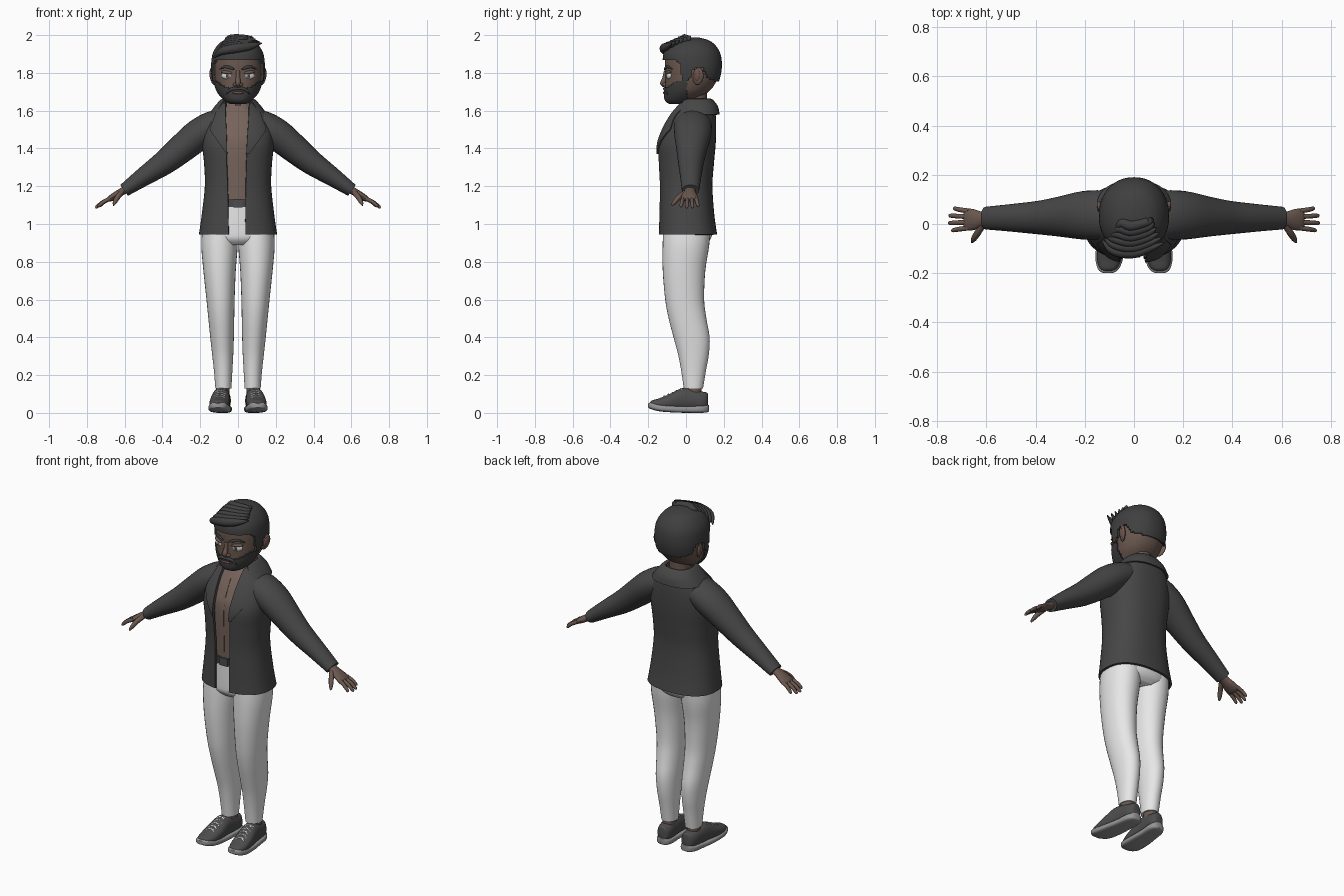
import bpy, bmesh, math
from mathutils import Vector, Matrix, Euler

if "Cube" in bpy.data.objects:
    bpy.data.objects.remove(bpy.data.objects["Cube"])


def material(name, *rgb):
    m = bpy.data.materials.new(name)
    m.diffuse_color = (*rgb, 1)
    m.use_nodes = True
    m.node_tree.nodes["Principled BSDF"].inputs["Base Color"].default_value = m.diffuse_color
    return m


CHARCOAL = material("charcoal cloth", .062, .062, .062)
HAIR = material("dark hair", .05, .05, .05)
SKIN = material("brown skin", .145, .097, .078)
SHIRT = material("brown shirt", .18, .125, .103)
WHITE = material("white trousers", .8, .8, .8)
SHOE = material("shoe grey", .075, .075, .075)
SOLE = material("sole grey", .3, .3, .3)
EYE = material("eye white", .7, .7, .7)
IRIS = material("iris grey", .2, .2, .2)
LIP = material("lip brown", .16, .085, .075)


def finish(name, bm, mat, angle=42):
    bmesh.ops.recalc_face_normals(bm, faces=bm.faces)
    me = bpy.data.meshes.new(name)
    bm.to_mesh(me)
    bm.free()
    me.materials.append(mat)
    me.shade_smooth()
    me.set_sharp_from_angle(angle=math.radians(angle))
    ob = bpy.data.objects.new(name, me)
    bpy.context.collection.objects.link(ob)
    return ob


def resample(rows, k):
    """Smooth interpolation between table rows."""
    out = []
    for i in range(len(rows) - 1):
        a, b, c, d = (rows[max(0, min(len(rows) - 1, i + j))] for j in (-1, 0, 1, 2))
        for s in range(k):
            t = s / k
            out.append([q + .5 * t * (r - p + t * (2 * p - 5 * q + 4 * r - w + t * (3 * (q - r) + w - p)))
                        for p, q, r, w in zip(a, b, c, d)])
    return out + [list(rows[-1])]


def at(rows, z):
    for a, b in zip(rows, rows[1:]):
        if z <= b[0]:
            t = max(0, (z - a[0]) / (b[0] - a[0]))
            return [u + (v - u) * t for u, v in zip(a, b)]
    return rows[-1]


def loft(rings, closed=True):
    bm = bmesh.new()
    vs = [[bm.verts.new(p) for p in r] for r in rings]
    n = len(rings[0])
    for a, b in zip(vs, vs[1:]):
        for j in range(n if closed else n - 1):
            k = (j + 1) % n
            bm.faces.new((a[j], a[k], b[k], b[j]))
    if closed:
        bm.faces.new(vs[0][::-1])
        bm.faces.new(vs[-1])
    return bm


def shell(bm, t):
    """Give an open surface a thickness t along its normals."""
    bm.normal_update()
    faces = list(bm.faces)
    rim = [e for e in bm.edges if e.is_boundary]
    twin = {v: bm.verts.new(v.co + v.normal * t) for v in list(bm.verts)}
    for f in faces:
        bm.faces.new([twin[v] for v in reversed(f.verts)])
    for e in rim:
        a, b = e.verts
        bm.faces.new((a, b, twin[b], twin[a]))
    return bm


def power(v, p):
    return math.copysign(abs(v) ** (2 / p), v)


def section(z, rx, yf, yb, t0=0, t1=math.tau, n=48, p=2.3, cx=0):
    closed = t1 - t0 > 6.28
    ts = [t0 + (t1 - t0) * i / (n if closed else n - 1) for i in range(n)]
    return [Vector((cx + rx * power(math.sin(t), p), (yf + yb) / 2 - (yb - yf) / 2 * power(math.cos(t), p), z)) for t in ts]


def front_y(rows, x, z, p):
    r = at(rows, z)
    k = max(0, 1 - (abs(x) / r[1]) ** p) ** (1 / p)
    return (r[2] + r[3]) / 2 - (r[3] - r[2]) / 2 * k


def open_section(r, p=2.4):
    """Section with a gap at the front: r = z, rx, yf, yb, gap left, gap right."""
    a = [math.asin(min(1, g / r[1]) ** (p / 2)) for g in (r[4], r[5])]
    return section(*r[:4], t0=a[1], t1=math.tau - a[0], p=p)


def tube(name, rows, mat, ref=(0, 1, 0), n=16, k=4):
    """rows = x, y, z, radius across, radius along ref."""
    rows = resample(rows, k)
    pts = [Vector(r[:3]) for r in rows]
    rings = []
    for i, r in enumerate(rows):
        t = (pts[min(i + 1, len(pts) - 1)] - pts[max(i - 1, 0)]).normalized()
        u = t.cross(Vector(ref)).normalized()
        v = u.cross(t)
        rings.append([pts[i] + u * r[3] * math.cos(w * math.tau / n) + v * r[4] * math.sin(w * math.tau / n)
                      for w in range(n)])
    return finish(name, loft(rings), mat)


def ball(name, loc, size, mat, rot=(0, 0, 0)):
    bm = bmesh.new()
    bmesh.ops.create_uvsphere(bm, u_segments=24, v_segments=14, radius=1,
                              matrix=Matrix.LocRotScale(Vector(loc), Euler(rot), Vector(size)))
    return finish(name, bm, mat)


# Jacket body, open at the front
JACKET = resample([(.945, .207, -.145, .165, .05, .04), (1.05, .192, -.142, .15, .052, .04),
                   (1.2, .176, -.14, .14, .055, .042), (1.32, .18, -.146, .148, .06, .045),
                   (1.42, .19, -.148, .157, .062, .05), (1.5, .185, -.122, .16, .065, .055),
                   (1.57, .16, -.085, .158, .068, .06), (1.62, .115, -.05, .15, .068, .062),
                   (1.655, .085, -.025, .13, .068, .065)], 5)
finish("jacket_body", shell(loft([open_section(r) for r in JACKET], False), -.012), CHARCOAL)
COLLAR = [(1.58, .155, -.075, .178, .12, .115), (1.625, .122, -.055, .168, .095, .09),
          (1.662, .086, -.03, .137, .07, .066), (1.655, .07, -.02, .125, .06, .058)]
finish("jacket_collar", shell(loft([open_section(r) for r in resample(COLLAR, 4)], False), -.008), CHARCOAL)

# Lapels follow the jacket front
LAPEL = [(1.37, .062), (1.5, .155), (1.535, .142), (1.55, .135), (1.6, .118), (1.64, .085)]
for side, col in ((-1, 4), (1, 5)):
    rings = []
    for i in range(25):
        z = 1.37 + .27 * i / 24
        a, b = at(JACKET, z)[col], at(LAPEL, z)[1]
        xs = [a - .003 + (b - a) * j / 8 for j in range(9)]
        rings.append([Vector((x * side, front_y(JACKET, x, z, 2.4) - .009, z)) for x in xs])
    finish("lapel", shell(loft(rings, False), .008 * side * -1), CHARCOAL)

# Shirt, belt, trouser top and neck
BODY = [(1.1, .16, -.118, .12), (1.2, .155, -.122, .12), (1.42, .165, -.128, .135),
        (1.5, .16, -.104, .14), (1.57, .13, -.066, .135), (1.63, .07, -.02, .115)]
finish("shirt", loft([section(*r) for r in resample(BODY, 4)]), SHIRT)
finish("shirt_placket", shell(loft([[Vector((x, front_y(BODY, x, z, 2.3) - .002, z)) for x in (-.022, -.002)]
                                    for z in [1.13 + .045 * i for i in range(11)]], False), .003), SHIRT)
finish("shirt_collar", shell(loft([open_section(r) for r in (
    (1.595, .082, -.045, .125, .02, .02), (1.63, .074, -.022, .123, .012, .012),
    (1.655, .068, -.012, .12, .02, .02))], False), -.006), SHIRT)
finish("belt", loft([section(z, .166, -.129, .128) for z in (1.09, 1.13)]), CHARCOAL)
finish("belt_buckle", loft([[Vector((x, y, z)) for x, z in ((-.025, 1.088), (.025, 1.088), (.025, 1.132), (-.025, 1.132))]
                            for y in (-.136, -.126)]), SHOE)
finish("trouser_top", loft([section(*r) for r in resample(
    [(.89, .12, -.09, .1), (.92, .175, -.117, .13), (.97, .186, -.122, .138), (1.1, .162, -.122, .122)], 4)]), WHITE)
finish("neck", loft([section(z, .058, -.005, .112, p=2) for z in (1.56, 1.64, 1.72)]), SKIN)

# Limbs, hands and shoes, once per side
LEG = [(.13, .035, .12, -.012, .09), (.22, .03, .127, -.025, .105), (.31, .025, .137, -.042, .121),
       (.4, .022, .147, -.066, .125), (.5, .02, .157, -.092, .108), (.6, .018, .167, -.11, .096),
       (.75, .012, .183, -.123, .102), (.88, .002, .194, -.124, .122), (.97, .002, .19, -.12, .13)]
UPPER = [(-.192, .018, .03, .055), (-.18, .036, .022, .066), (-.14, .05, .015, .078), (-.08, .053, .012, .104),
         (-.02, .048, .012, .131), (.04, .045, .012, .125), (.085, .042, .012, .113), (.11, .03, .015, .108),
         (.116, .015, .02, .1)]
RUBBER = [(-.2, .018, .028, .05), (-.185, .041, .02, .055), (-.14, .056, .008, .046), (-.06, .057, .002, .038),
          (.02, .051, 0, .036), (.08, .048, 0, .04), (.112, .034, .003, .042), (.121, .016, .008, .042)]


def shoe_part(name, rows, s, mat, p):
    rings = [[Vector((s * (.088 - .09 * y + w * power(math.cos(t), p)), y, (a + b) / 2 + (b - a) / 2 * power(math.sin(t), p)))
              for t in [math.tau * i / 32 for i in range(32)]] for y, w, a, b in resample(rows, 4)]
    finish(name, loft(rings), mat)


for s in (-1, 1):
    finish("trouser_leg", loft([section(z, (b - a) / 2, f, k, cx=s * (a + b) / 2, n=32, p=2.1)
                                for z, a, b, f, k in resample(LEG, 4)]), WHITE)
    finish("ankle", loft([section(z, .036, 0, .083, cx=s * .08, n=20, p=2) for z in (.08, .15)]), SKIN)
    shoe_part("shoe_upper", UPPER, s, SHOE, 2.3)
    shoe_part("shoe_sole", RUBBER, s, SOLE, 3.5)
    for i in range(5):
        y = -.115 + .022 * i
        z = at(UPPER, y)[3]
        x = .088 - .09 * y
        for d in (-1, 1):
            tube("shoe_lace", [(s * x - d * .027, y - .007, z - .01, .003, .003), (s * x, y, z + .001, .003, .003),
                               (s * x + d * .027, y + .007, z - .007, .003, .003)], EYE, n=6, k=2)

    tube("jacket_sleeve", [(s * x, y, z, a, b) for x, y, z, a, b in (
        (.07, .038, 1.545, .06, .09), (.13, .037, 1.522, .078, .1), (.21, .035, 1.472, .083, .098),
        (.3, .03, 1.398, .076, .082), (.39, .026, 1.325, .065, .068), (.5, .025, 1.25, .05, .056),
        (.603, .024, 1.178, .035, .046))], CHARCOAL, n=28)
    tube("palm", [(s * x, y, z, a, b) for x, y, z, a, b in (
        (.57, .022, 1.196, .022, .028), (.615, .02, 1.171, .02, .03), (.65, .018, 1.15, .019, .042),
        (.68, .018, 1.132, .015, .045), (.69, .018, 1.126, .008, .04))], SKIN)
    for y0, y1, x1, z1 in ((.053, .063, .735, 1.094), (.03, .034, .753, 1.087), (.007, .004, .755, 1.086), (-.016, -.026, .742, 1.092)):
        tube("finger", [(s * .672, y0, 1.137, .011, .0105),
                        (s * (.68 + x1) / 2, (y0 + y1) / 2, (1.137 + z1) / 2 + .003, .0105, .01),
                        (s * (x1 - .006), y1, z1 + .004, .008, .008), (s * x1, y1, z1, .003, .003)], SKIN, n=10)
    tube("thumb", [(s * x, y, z, r, r) for x, y, z, r in (
        (.615, -.003, 1.168, .014), (.637, -.038, 1.142, .014), (.652, -.062, 1.115, .011),
        (.659, -.075, 1.098, .004))], SKIN, n=10)

# Head, with hair cap and beard grown from the same surface
HEAD = resample([(1.642, .04, -.085, -.005), (1.658, .068, -.106, .055), (1.7, .104, -.11, .12),
                 (1.75, .123, -.11, .158), (1.8, .13, -.11, .174), (1.85, .13, -.112, .178),
                 (1.9, .122, -.107, .17), (1.94, .098, -.082, .145), (1.963, .068, -.046, .112),
                 (1.975, .028, -.004, .068)], 6)


def head_bm():
    return loft([section(*r, n=80, p=2.15) for r in HEAD])


def head_shell(name, keep, t, mat):
    bm = head_bm()
    bmesh.ops.delete(bm, geom=[f for f in bm.faces if not keep(f.calc_center_median())], context='FACES')
    finish(name, shell(bm, t), mat)


def hairline(y):
    return at([(-.2, 1.872), (-.06, 1.868), (-.025, 1.85), (-.02, 1.76), (.02, 1.76), (.03, 1.82),
               (.09, 1.825), (.11, 1.775), (.2, 1.742)], y)[1]


finish("head", head_bm(), SKIN)
head_shell("hair_cap", lambda c: c.z > hairline(c.y), .012, HAIR)
head_shell("beard", lambda c: c.y < .005 and c.z < 1.712 + 3.6 * c.x ** 2, .007, HAIR)

# Swept fringe strands
for i in range(6):
    b, h = .022 * i, .012 * i
    tube("hair_strand", [(-.128 + b * .5, -.068 + b * .25, 1.882 + h, .004, .005),
                         (-.085 + b * .3, -.108 + b, 1.915 + h, .018, .02),
                         (-.01, -.118 + b, 1.93 + h * .85, .022, .024),
                         (.06, -.1 + b, 1.94 + h * .65, .017, .02),
                         (.125 - b * .5, -.075 + b * .9, 1.957 + h * .65, .002, .003)], HAIR, ref=(0, 0, 1), n=12, k=5)

# Face
for s in (-1, 1):
    ey = front_y(HEAD, .058, 1.785, 2.15)
    ball("eye", (s * .058, ey + .008, 1.785), (.03, .014, .019), EYE, (0, 0, s * .3))
    ball("iris", (s * .056, ey - .003, 1.785), (.012, .005, .013), IRIS, (0, 0, s * .3))
    ball("pupil", (s * .056, ey - .006, 1.785), (.006, .003, .007), HAIR)
    ball("eyelid", (s * .058, ey + .007, 1.802), (.034, .017, .01), SKIN, (0, s * -.1, s * .3))
    tube("eyebrow", [(s * x, front_y(HEAD, x, z, 2.15) - .003, z, r, .005) for x, z, r in (
        (.02, 1.818, .004), (.045, 1.829, .008), (.07, 1.832, .007), (.096, 1.82, .002))], HAIR, n=10)
    tube("moustache", [(s * x, front_y(HEAD, x, z, 2.15) - .004, z, r, .008) for x, z, r in (
        (0, 1.716, .007), (.025, 1.716, .009), (.048, 1.705, .008), (.06, 1.688, .003))], HAIR, n=10)
    ball("ear", (s * .134, .064, 1.782), (.012, .03, .046), SKIN, (-.2, s * .12, s * -.35))
    ball("ear_hollow", (s * .142, .06, 1.784), (.007, .016, .028), LIP, (-.2, s * .12, s * -.35))
    ball("nostril", (s * .015, -.113, 1.738), (.012, .013, .01), SKIN)
tube("nose", [(0, -.105, 1.81, .01, .012), (0, -.114, 1.77, .012, .012), (0, -.121, 1.745, .014, .016),
              (0, -.112, 1.728, .004, .008)], SKIN)
ball("lips", (0, -.113, 1.695), (.032, .009, .007), LIP)
